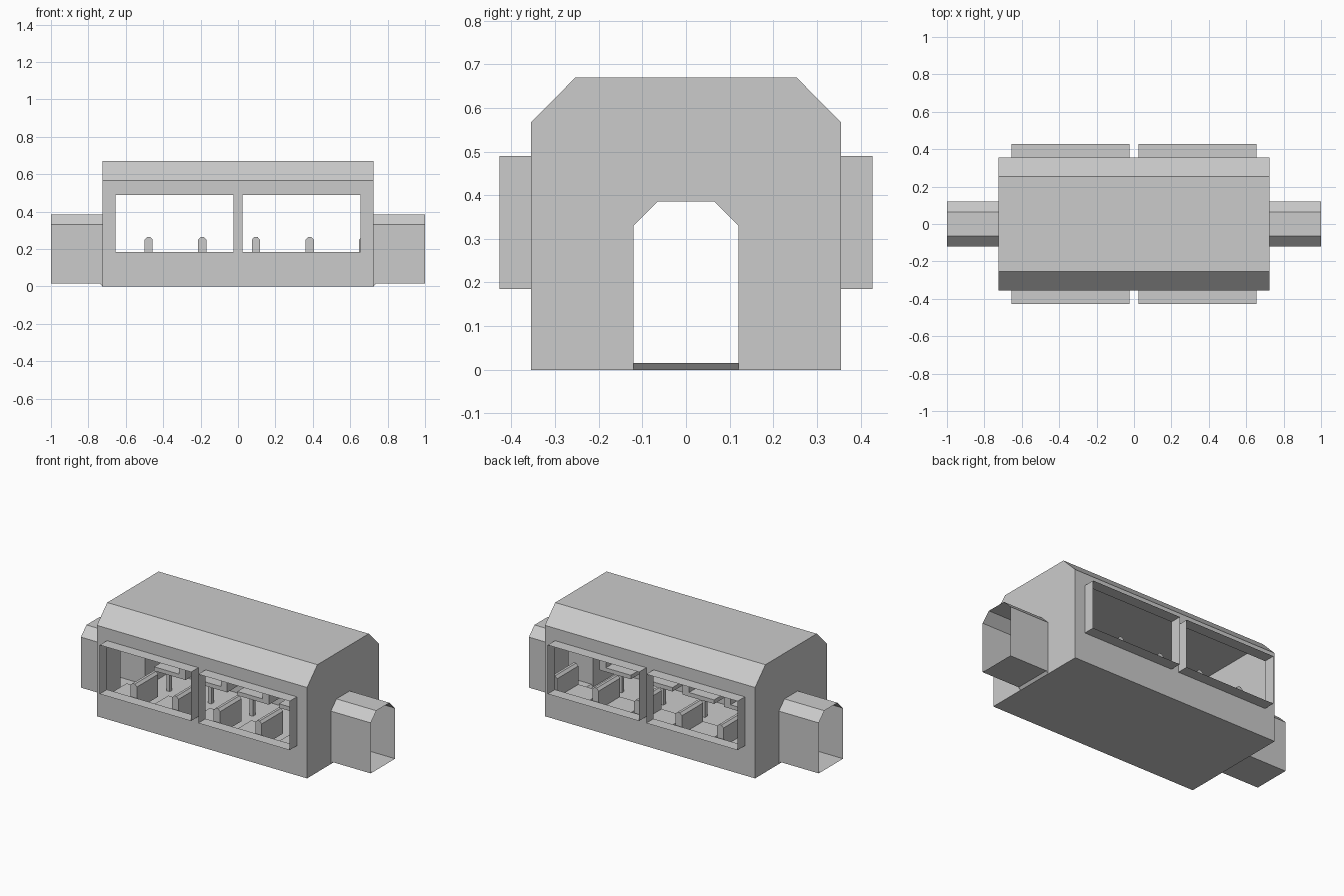
import bpy, bmesh

if "Cube" in bpy.data.objects:
    bpy.data.objects.remove(bpy.data.objects["Cube"])

HX, HY = 0.725, 0.355          # half length / half width of the hull
WX = [-HX, -0.655, -0.025, 0.025, 0.655, HX]
WZ = [0.0, 0.185, 0.49, 0.567]


def make(name, faces):
    """Thin-shell object from a list of point loops."""
    bm = bmesh.new()
    for pts in faces:
        bm.faces.new([bm.verts.new(p) for p in pts])
    bmesh.ops.remove_doubles(bm, verts=bm.verts, dist=1e-5)
    bmesh.ops.recalc_face_normals(bm, faces=bm.faces)
    me = bpy.data.meshes.new(name)
    bm.to_mesh(me)
    bm.free()
    ob = bpy.data.objects.new(name, me)
    bpy.context.collection.objects.link(ob)
    return ob


def strip(loop_a, loop_b, closed=False):
    """Quads joining two matching point loops."""
    n = len(loop_a)
    return [[loop_a[i], loop_a[(i + 1) % n], loop_b[(i + 1) % n], loop_b[i]]
            for i in range(n if closed else n - 1)]


def prism(name, profile, y0, y1):
    """Solid from an x,z profile extruded along y."""
    a = [(x, y0, z) for x, z in profile]
    b = [(x, y1, z) for x, z in profile]
    return make(name, [a, b] + strip(a, b, True))


def box(name, x0, x1, y0, y1, z0, z1):
    return prism(name, [(x0, z0), (x1, z0), (x1, z1), (x0, z1)], y0, y1)


# Hull: floor, chamfered roof, end walls with doorways, side walls with windows
roof = [(-HY, 0.567), (-0.253, 0.67), (0.253, 0.67), (HY, 0.567)]
door = [(0.12, 0), (0.12, 0.33), (0.065, 0.385), (-0.065, 0.385), (-0.12, 0.33), (-0.12, 0)]
hull = strip([(-HX, y, z) for y, z in roof], [(HX, y, z) for y, z in roof])
hull.append([(-HX, -HY, 0), (HX, -HY, 0), (HX, HY, 0), (-HX, HY, 0)])
for s in (-1, 1):
    outline = [(-HY, 0)] + roof + [(HY, 0)] + door
    hull.append([(s * HX, y, z) for y, z in outline])
    for i in range(5):
        for j in range(3):
            if j == 1 and i in (1, 3):
                continue
            x0, x1, z0, z1 = WX[i], WX[i + 1], WZ[j], WZ[j + 1]
            y = s * HY
            hull.append([(x0, y, z0), (x1, y, z0), (x1, y, z1), (x0, y, z1)])
make("hull", hull)

# Protruding window frames
for s in (-1, 1):
    for x0, x1 in ((WX[1], WX[2]), (WX[3], WX[4])):
        rect = [(x0, WZ[1]), (x1, WZ[1]), (x1, WZ[2]), (x0, WZ[2])]
        make("window_frame", strip([(x, s * HY, z) for x, z in rect],
                                   [(x, s * 0.427, z) for x, z in rect], True))

# Open end passages, floor stepping up slightly outside the hull
for s in (-1, 1):
    rings = []
    for x, floor in ((HX, 0.0), (0.738, 0.015), (1.0, 0.015)):
        rings.append([(s * x, y, max(z, floor)) for y, z in door])
    make("end_passage", strip(rings[0], rings[1], True) + strip(rings[1], rings[2], True))

# Rows of seats on both sides of the aisle
for s in (-1, 1):
    for i in range(5):
        x = -0.478 + 0.287 * i
        y0, y1 = s * 0.135, s * 0.345
        prism("seat_back", [(x - 0.022, 0.11), (x + 0.022, 0.11), (x + 0.022, 0.25),
                            (x + 0.008, 0.265), (x - 0.008, 0.265), (x - 0.022, 0.25)], y0, y1)
        box("seat_cushion", x - 0.195, x - 0.022, y0, y1, 0.11, 0.135)
        box("seat_leg", x - 0.122, x - 0.098, s * 0.15, s * 0.174, 0, 0.11)
